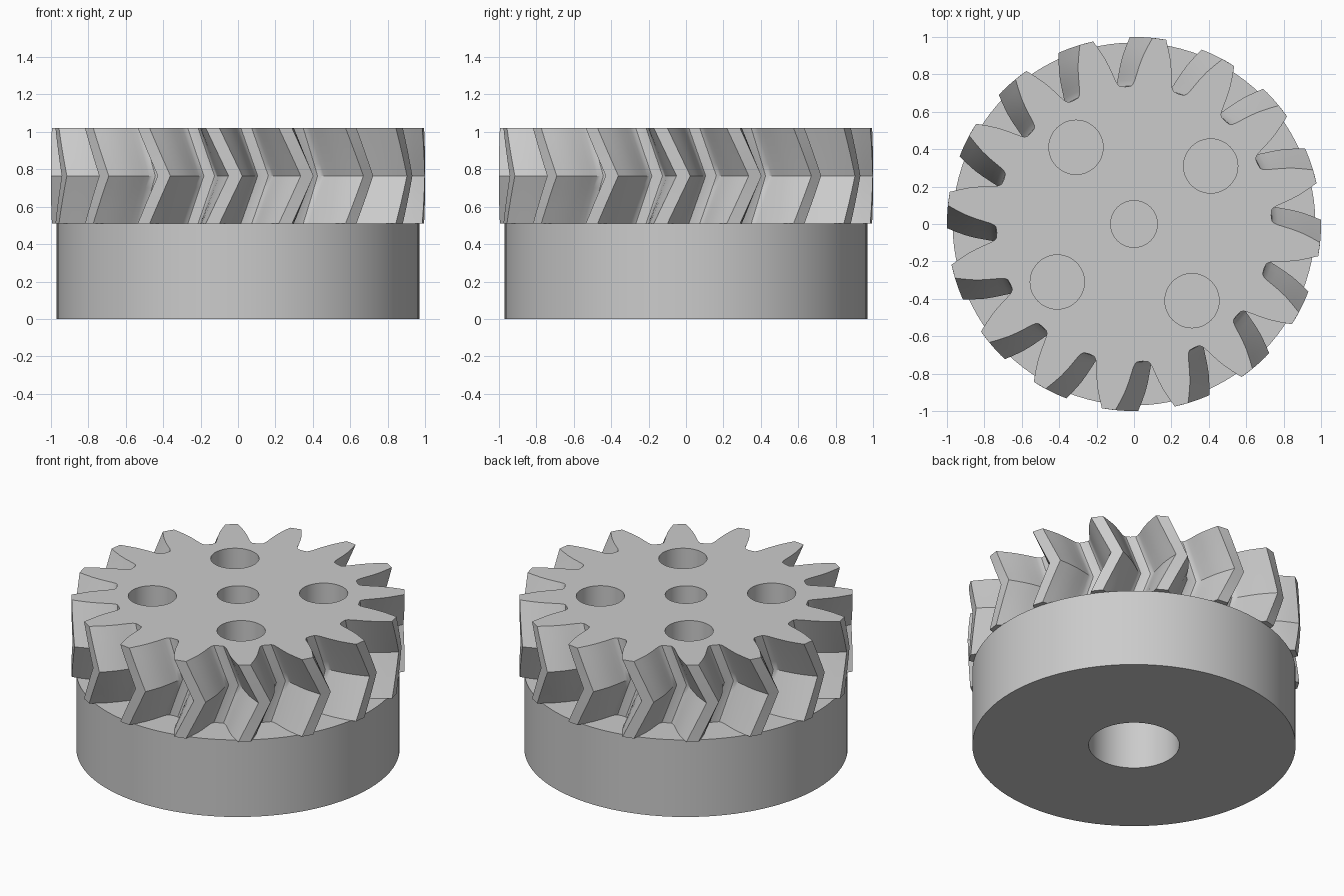
import bpy, bmesh, math
from mathutils import Vector, Matrix

cube = bpy.data.objects.get("Cube")
if cube:
    bpy.data.objects.remove(cube, do_unlink=True)

TEETH, PITCH = 16, math.radians(22.5)
BASE_TOP, GEAR_TOP = 0.51, 1.02
TWIST = math.radians(7)
PHASE = math.radians(-7.8)

grey = bpy.data.materials.new("plain grey")
grey.use_nodes = True
colour = (0.6, 0.6, 0.6, 1)
grey.diffuse_color = colour
grey.node_tree.nodes["Principled BSDF"].inputs["Base Color"].default_value = colour


def finish(name, bm):
    """Turn a bmesh into a named object with the grey material."""
    bmesh.ops.recalc_face_normals(bm, faces=bm.faces)
    mesh = bpy.data.meshes.new(name)
    bm.to_mesh(mesh)
    bm.free()
    mesh.materials.append(grey)
    obj = bpy.data.objects.new(name, mesh)
    bpy.context.collection.objects.link(obj)
    return obj


def select(obj):
    bpy.ops.object.select_all(action='DESELECT')
    obj.select_set(True)
    bpy.context.view_layer.objects.active = obj


def smooth(obj):
    select(obj)
    bpy.ops.object.shade_smooth_by_angle(angle=math.radians(30))


# Base hub: lathed disc with a wide blind bore underneath
bm = bmesh.new()
profile = [(0, 0.42), (0.272, 0.42), (0.272, 0), (0.97, 0), (0.97, BASE_TOP), (0, BASE_TOP)]
verts = [bm.verts.new((r, 0, z)) for r, z in profile]
edges = [bm.edges.new(pair) for pair in zip(verts, verts[1:])]
bmesh.ops.spin(bm, geom=verts + edges, cent=(0, 0, 0), axis=(0, 0, 1),
               angle=math.tau, steps=96, use_merge=True)
bmesh.ops.remove_doubles(bm, verts=bm.verts, dist=1e-4)
smooth(finish("base_hub", bm))

# Herringbone gear: half tooth outline as (degrees from tooth centre, radius)
half = [(2.1, 1.0), (3.4, 0.95), (4.7, 0.9), (5.8, 0.85), (6.8, 0.8),
        (7.5, 0.768), (8.1, 0.75), (9.0, 0.738), (11.25, 0.735)]
tooth = [(-a, r) for a, r in reversed(half)] + half[:-1]
outline = [(math.radians(a) + PHASE + i * PITCH, r) for i in range(TEETH) for a, r in tooth]

bm = bmesh.new()
rings = []
LAYERS = 8
for k in range(LAYERS + 1):
    t = k / LAYERS
    turn = TWIST * (1 - abs(2 * t - 1))
    z = BASE_TOP + (GEAR_TOP - BASE_TOP) * t
    rings.append([bm.verts.new((r * math.cos(a + turn), r * math.sin(a + turn), z))
                  for a, r in outline])
for low, high in zip(rings, rings[1:]):
    for i in range(len(low)):
        j = (i + 1) % len(low)
        bm.faces.new((low[i], low[j], high[j], high[i]))
bm.faces.new(rings[0])
bm.faces.new(rings[-1])
gear = finish("herringbone_gear", bm)

# Holes: centre bore and four round openings through the gear
bm = bmesh.new()
spots = [(Vector((0, 0, 0)), 0.125)]
for i in range(4):
    spots.append((Matrix.Rotation(i * math.pi / 2, 3, 'Z') @ Vector((0.41, 0.31, 0)), 0.145))
for spot, radius in spots:
    spot.z = (BASE_TOP + GEAR_TOP) / 2
    bmesh.ops.create_cone(bm, cap_ends=True, segments=48, radius1=radius, radius2=radius,
                          depth=0.8, matrix=Matrix.Translation(spot))
cutter = finish("hole_cutter", bm)
cut = gear.modifiers.new("holes", 'BOOLEAN')
cut.operation = 'DIFFERENCE'
cut.solver = 'EXACT'
cut.object = cutter
select(gear)
bpy.ops.object.modifier_apply(modifier=cut.name)
bpy.data.objects.remove(cutter, do_unlink=True)
smooth(gear)
